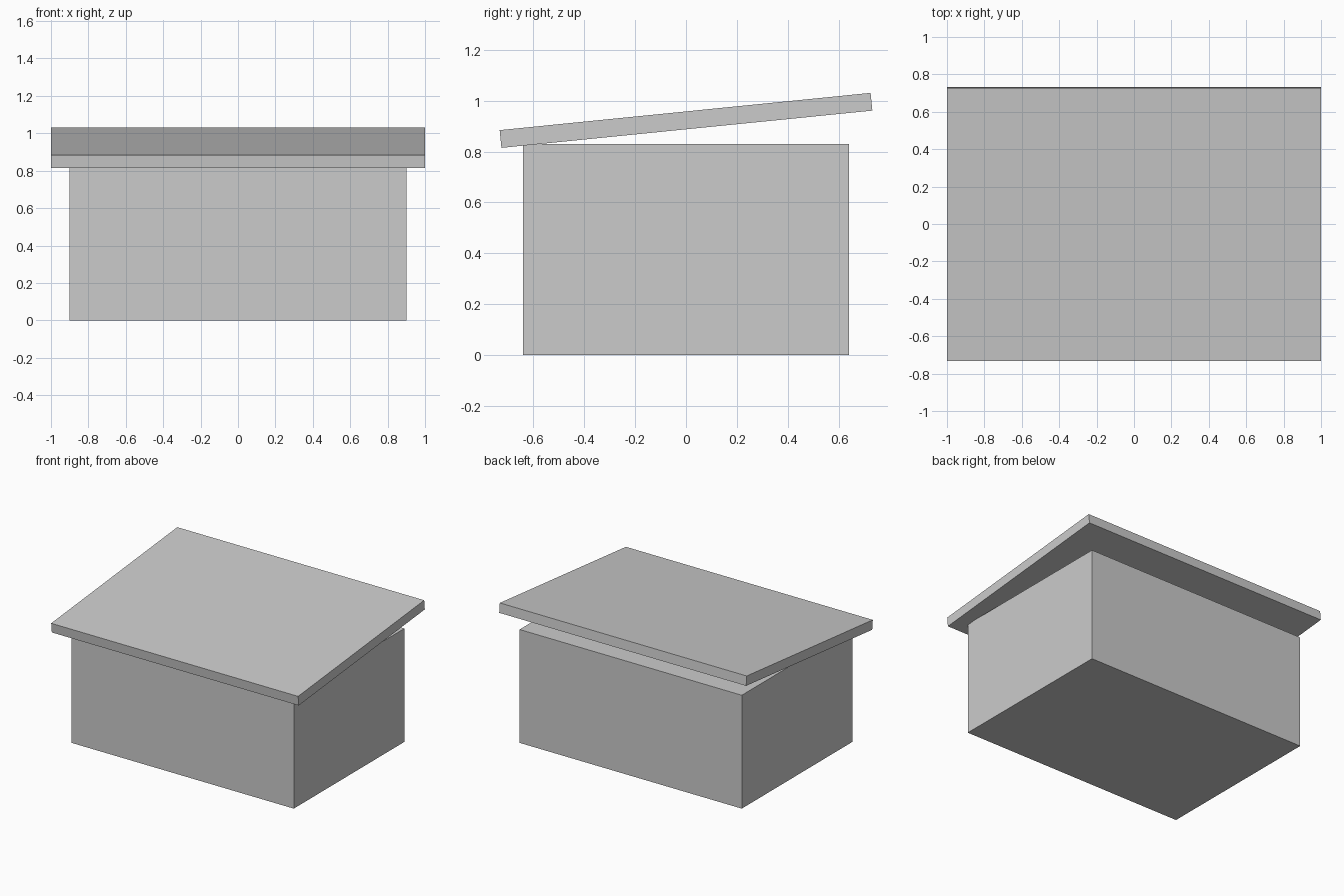
import bpy
from mathutils import Matrix

cube = bpy.data.objects.get("Cube")
if cube:
    bpy.data.objects.remove(cube, do_unlink=True)

# Single plain grey for the whole model
GREY = (0.6, 0.6, 0.6, 1.0)
grey = bpy.data.materials.new("plain grey")
grey.use_nodes = True
grey.diffuse_color = GREY
grey.node_tree.nodes["Principled BSDF"].inputs["Base Color"].default_value = GREY


def block(name, size, centre, tilt=0.0):
    """Box with its size baked into the mesh, tilted about x."""
    bpy.ops.mesh.primitive_cube_add(size=1, location=centre, rotation=(tilt, 0, 0))
    obj = bpy.context.object
    obj.name = name
    obj.data.transform(Matrix.Diagonal((*size, 1)))
    obj.data.materials.append(grey)
    return obj


# Main body
block("body", (1.8, 1.28, 0.83), (0, 0, 0.415))

# Overhanging slab roof, rising towards the back
block("roof", (2.0, 1.466, 0.07), (0, 0, 0.9225), tilt=0.1)
